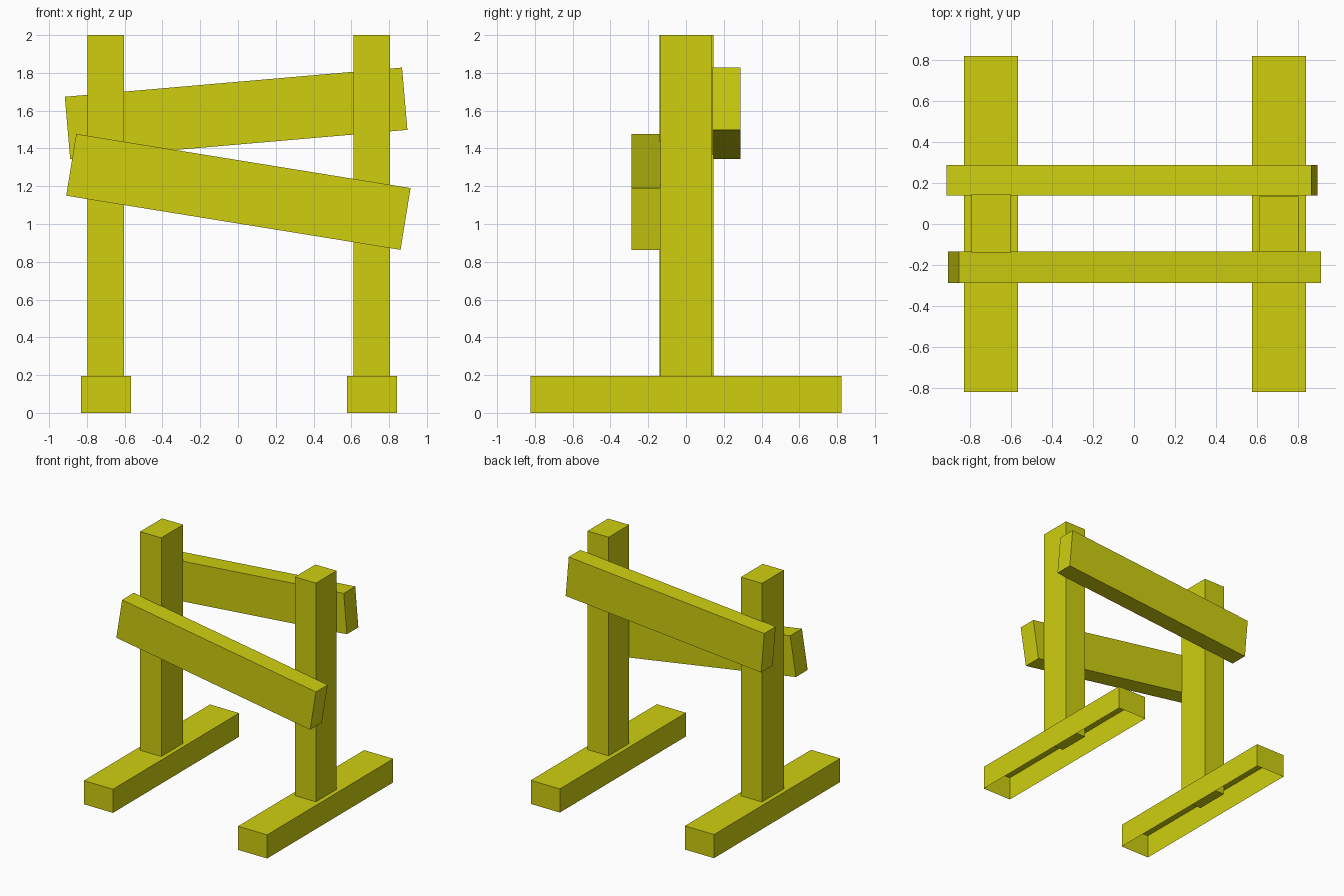
import bpy
import bmesh
import math
from mathutils import Matrix, Vector

if "Cube" in bpy.data.objects:
    bpy.data.objects.remove(bpy.data.objects["Cube"])

yellow = bpy.data.materials.new("yellow paint")
yellow.diffuse_color = (0.62, 0.625, 0.005, 1.0)
yellow.use_nodes = True
yellow.node_tree.nodes["Principled BSDF"].inputs["Base Color"].default_value = yellow.diffuse_color


def box(name, size, centre, tilt=0.0, open_bottom=False):
    """Box beam, optionally tilted about y, optionally without its underside."""
    bm = bmesh.new()
    bmesh.ops.create_cube(bm, size=1.0, matrix=Matrix.Diagonal((*size, 1.0)))
    bm.normal_update()
    if open_bottom:
        under = [f for f in bm.faces if f.normal.z < -0.9]
        bmesh.ops.delete(bm, geom=under, context='FACES')
    mesh = bpy.data.meshes.new(name)
    bm.to_mesh(mesh)
    bm.free()
    mesh.materials.append(yellow)
    ob = bpy.data.objects.new(name, mesh)
    ob.location = Vector(centre)
    ob.rotation_euler.y = math.radians(tilt)
    bpy.context.collection.objects.link(ob)
    return ob


# Feet (hollow underneath) and the posts that sink into them
POST_BOTTOM, POST_TOP = 0.13, 2.0
for side, x, depth, y in (("left", -0.699, 0.285, 0.002),
                          ("right", 0.709, 0.268, 0.0)):
    box(side + "_foot", (0.266, 1.645, 0.195), (x, 0, 0.0975), open_bottom=True)
    box(side + "_post", (0.193, depth, POST_TOP - POST_BOTTOM),
        (x, y, (POST_TOP + POST_BOTTOM) / 2))

# Crooked rails on either side of the posts
box("front_rail", (1.793, 0.153, 0.331), (0.002, -0.212, 1.17), tilt=9.2)
box("back_rail", (1.792, 0.150, 0.331), (-0.01, 0.214, 1.586), tilt=-4.95)
